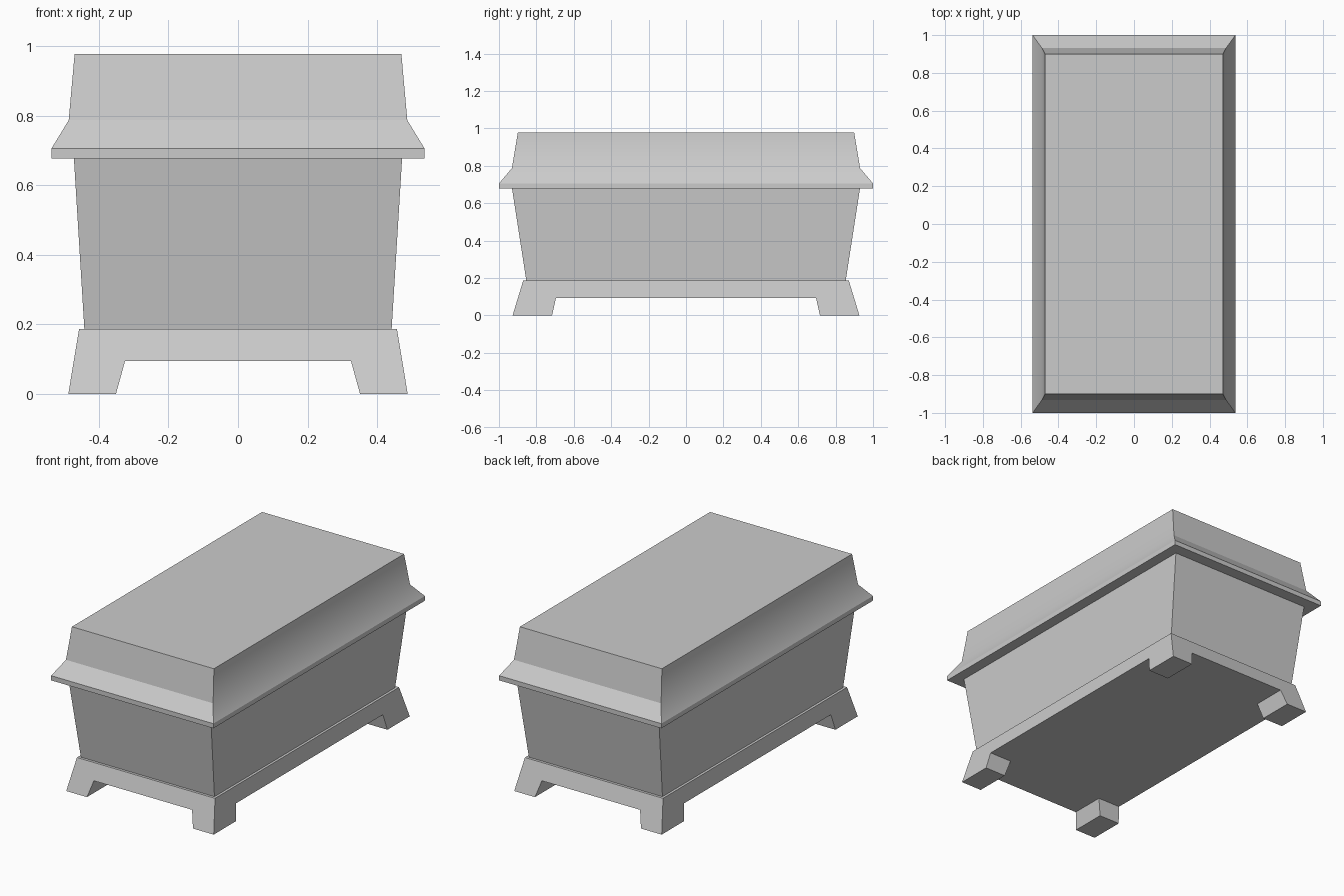
import bpy
import bmesh
from math import radians

if "Cube" in bpy.data.objects:
    bpy.data.objects.remove(bpy.data.objects["Cube"], do_unlink=True)

# Single grey material
GREY = (0.6, 0.6, 0.6, 1)
grey = bpy.data.materials.new("plain grey")
grey.use_nodes = True
grey.diffuse_color = GREY
grey.node_tree.nodes["Principled BSDF"].inputs["Base Color"].default_value = GREY


def finish(name, bm):
    bmesh.ops.recalc_face_normals(bm, faces=bm.faces)
    mesh = bpy.data.meshes.new(name)
    bm.to_mesh(mesh)
    bm.free()
    mesh.materials.append(grey)
    obj = bpy.data.objects.new(name, mesh)
    bpy.context.collection.objects.link(obj)
    return obj


def loft(name, levels):
    """Closed solid through rectangles given as (half x, half y, z)."""
    bm = bmesh.new()
    rings = [[bm.verts.new((sx * hx, sy * hy, z))
              for sx, sy in ((-1, -1), (1, -1), (1, 1), (-1, 1))]
             for hx, hy, z in levels]
    bm.faces.new(rings[0])
    bm.faces.new(rings[-1])
    for low, high in zip(rings, rings[1:]):
        for i in range(4):
            j = (i + 1) % 4
            bm.faces.new((low[i], low[j], high[j], high[i]))
    return finish(name, bm)


# Tapered chest body
loft("chest_body", [(0.442, 0.854, 0.187), (0.472, 0.93, 0.677)])

# Lid with a vertical rim, flared skirt and steep upper sides
lid = loft("lid", [(0.537, 1.0, 0.677), (0.537, 1.0, 0.705),
                   (0.487, 0.931, 0.787), (0.47, 0.899, 0.977)])
bpy.context.view_layer.objects.active = lid
lid.select_set(True)
bpy.ops.object.shade_smooth_by_angle(angle=radians(30))
lid.select_set(False)

# Plinth: a sloped slab whose corner cells extend down into feet
SLAB = 0.094
OUTER = {SLAB: (0.4725, 0.8985), 0: (0.488, 0.927), 0.187: (0.457, 0.87)}
INNER = {SLAB: (0.325, 0.695), 0: (0.351, 0.716), 0.187: (0.325, 0.695)}


def place(verts, z):
    for v in verts:
        for axis in (0, 1):
            sign = 1 if v.co[axis] > 0 else -1
            outer = abs(v.co[axis]) > (0.4, 0.8)[axis]
            v.co[axis] = sign * (OUTER if outer else INNER)[z][axis]
        v.co.z = z


def extrude_to(bm, faces, z):
    result = bmesh.ops.extrude_face_region(bm, geom=faces)["geom"]
    place([g for g in result if isinstance(g, bmesh.types.BMVert)], z)


bm = bmesh.new()
bmesh.ops.create_grid(bm, x_segments=3, y_segments=3, size=1)
for v in bm.verts:
    for axis in (0, 1):
        sign = 1 if v.co[axis] > 0 else -1
        ring = OUTER if abs(v.co[axis]) > 0.9 else INNER
        v.co[axis] = sign * ring[SLAB][axis]
    v.co.z = SLAB
extrude_to(bm, bm.faces[:], 0.187)
bmesh.ops.recalc_face_normals(bm, faces=bm.faces)
corners = [f for f in bm.faces
           if all(abs(v.co.z - SLAB) < 0.001 for v in f.verts)
           and abs(f.calc_center_median().x) > 0.35
           and abs(f.calc_center_median().y) > 0.7]
for face in corners:
    extrude_to(bm, [face], 0)
finish("footed_plinth", bm)
